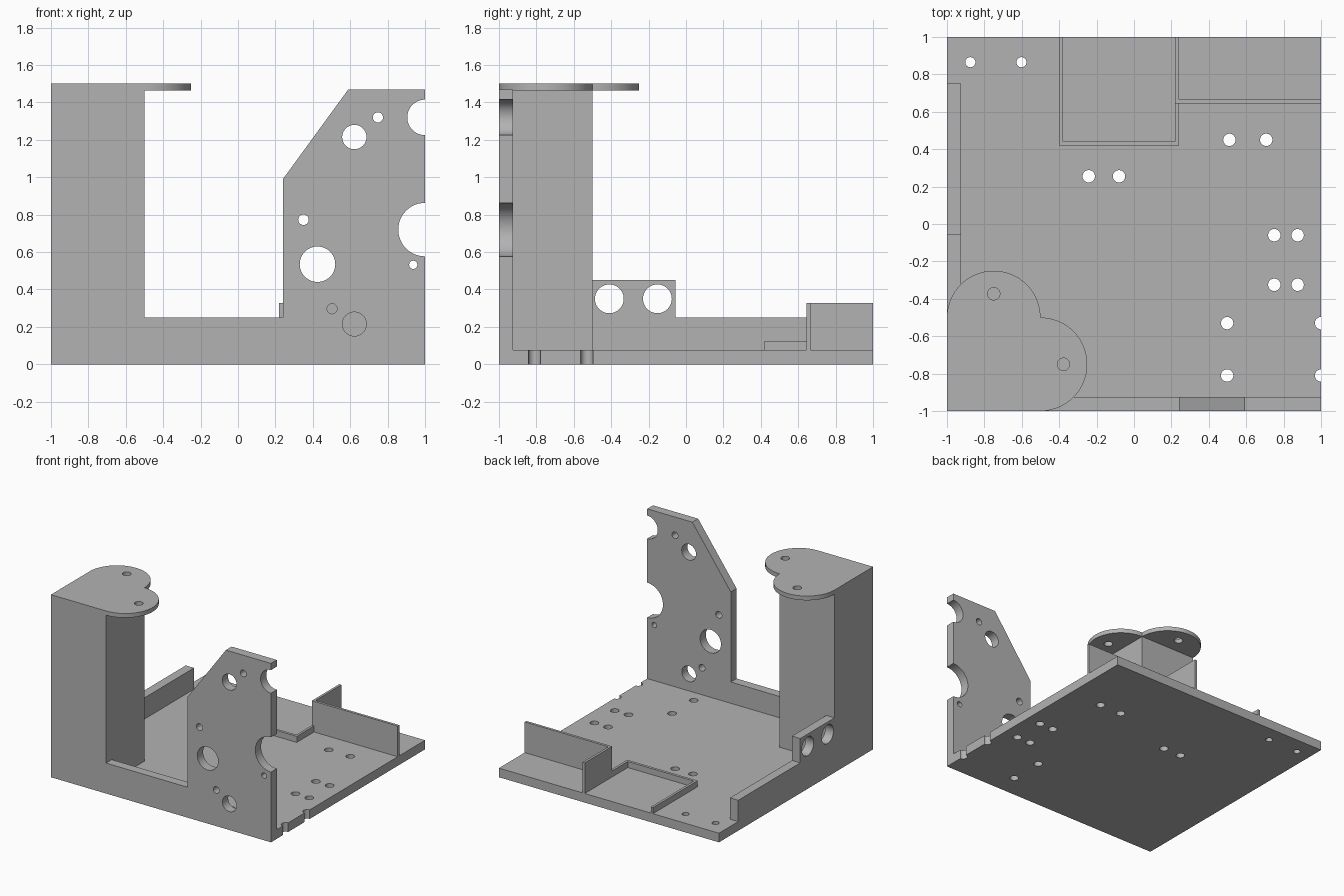
import bpy, bmesh, math

if "Cube" in bpy.data.objects:
    bpy.data.objects.remove(bpy.data.objects["Cube"], do_unlink=True)

grey = bpy.data.materials.new("plain_grey")
grey.use_nodes = True
COLOUR = (0.45, 0.45, 0.45, 1)
grey.diffuse_color = COLOUR
grey.node_tree.nodes["Principled BSDF"].inputs["Base Color"].default_value = COLOUR

# Maps an outline point (a, b) and a height h along the extrusion axis to space
PLACE = {"x": lambda a, b, h: (h, a, b),
         "y": lambda a, b, h: (a, h, b),
         "z": lambda a, b, h: (a, b, h)}


def arc(cx, cy, r, start=0, end=360, n=48):
    full = end - start == 360
    steps = n if full else n + 1
    angles = [math.radians(start + (end - start) * i / n) for i in range(steps)]
    return [(cx + r * math.cos(t), cy + r * math.sin(t)) for t in angles]


def mesh_object(name, outlines, axis, lo, hi):
    """Extrude one or more outlines between lo and hi along an axis."""
    bm = bmesh.new()
    for outline in outlines:
        face = bm.faces.new([bm.verts.new(PLACE[axis](a, b, lo)) for a, b in outline])
        new = bmesh.ops.extrude_face_region(bm, geom=[face])["geom"]
        shift = PLACE[axis](0, 0, hi - lo)
        bmesh.ops.translate(bm, vec=shift, verts=[v for v in new if isinstance(v, bmesh.types.BMVert)])
    bmesh.ops.recalc_face_normals(bm, faces=bm.faces)
    mesh = bpy.data.meshes.new(name)
    bm.to_mesh(mesh)
    bm.free()
    mesh.materials.append(grey)
    obj = bpy.data.objects.new(name, mesh)
    bpy.context.collection.objects.link(obj)
    return obj


def prism(name, outline, axis, lo, hi, holes=()):
    """Extruded plate with round holes (centre a, centre b, radius)."""
    obj = mesh_object(name, [outline], axis, lo, hi)
    bpy.ops.object.select_all(action="DESELECT")
    bpy.context.view_layer.objects.active = obj
    obj.select_set(True)
    if holes:
        cutter = mesh_object(name + "_cutter", [arc(*h) for h in holes], axis, lo - 0.05, hi + 0.05)
        cutter.hide_render = True
        mod = obj.modifiers.new("holes", "BOOLEAN")
        mod.operation, mod.solver, mod.object = "DIFFERENCE", "EXACT", cutter
        bpy.ops.object.modifier_apply(modifier=mod.name)
        bpy.data.objects.remove(cutter, do_unlink=True)
    bpy.ops.object.shade_smooth_by_angle(angle=math.radians(30))
    return obj


def rect(a0, a1, b0, b1):
    return [(a0, b0), (a1, b0), (a1, b1), (a0, b1)]


FLOOR, WALL, INNER = 0.075, 0.25, -0.925
CAP = 1.465

# Base plate with screw holes and edge notches
screws = [(x, 0.865, 0.027) for x in (-0.875, -0.602)]
screws += [(x, 0.255, 0.033) for x in (-0.242, -0.08)]
screws += [(x, 0.45, 0.033) for x in (0.51, 0.707)]
screws += [(x, y, 0.033) for x in (0.75, 0.875) for y in (-0.06, -0.325)]
screws += [(x, y, 0.033) for x in (0.498, 1.0) for y in (-0.53, -0.81)]
prism("base_plate", rect(-1, 1, INNER, 1), "z", 0, FLOOR, screws)

# Front wall with tall drilled panel
front = [(-1, 0), (1, 0), (1, 1.47), (0.59, 1.47), (0.24, 0.99), (0.24, WALL),
         (-0.5, WALL), (-0.5, CAP), (-1, CAP)]
drilled = [(0.622, 1.215, 0.065), (0.748, 1.32, 0.027), (1, 1.32, 0.095),
           (1, 0.72, 0.143), (0.35, 0.773, 0.028), (0.425, 0.535, 0.095),
           (0.937, 0.532, 0.022), (0.503, 0.297, 0.027), (0.622, 0.215, 0.064)]
prism("front_wall", front, "y", -1, INNER, drilled)

# Side wall with raised two-hole tab
side = [(-0.5, FLOOR), (0.75, FLOOR), (0.75, WALL), (-0.055, WALL), (-0.055, 0.45), (-0.5, 0.45)]
prism("side_wall", side, "x", -1, INNER, [(-0.41, 0.35, 0.077), (-0.153, 0.35, 0.077)])

# Corner column and its two-lobed cap
prism("corner_column", rect(-1, -0.5, INNER, -0.5), "z", FLOOR, CAP)
cap = [(-1, -1)] + arc(-0.5, -0.75, 0.25, -90, 90) + arc(-0.75, -0.5, 0.25, 0, 180)[1:]
prism("column_cap", cap, "z", CAP, 1.5, [(-0.75, -0.373, 0.033), (-0.377, -0.75, 0.033)])

# Low tray rim on the floor
rim = [(-0.4, 1), (-0.4, 0.42), (0.24, 0.42), (0.24, 0.645), (0.22, 0.645),
       (0.22, 0.442), (-0.38, 0.442), (-0.38, 1)]
prism("tray_rim", rim, "z", FLOOR, 0.125)

# Tall corner divider at the back
divider = [(0.22, 1), (0.22, 0.645), (1, 0.645), (1, 0.666), (0.24, 0.666), (0.24, 1)]
prism("back_divider", divider, "z", FLOOR, 0.327)
